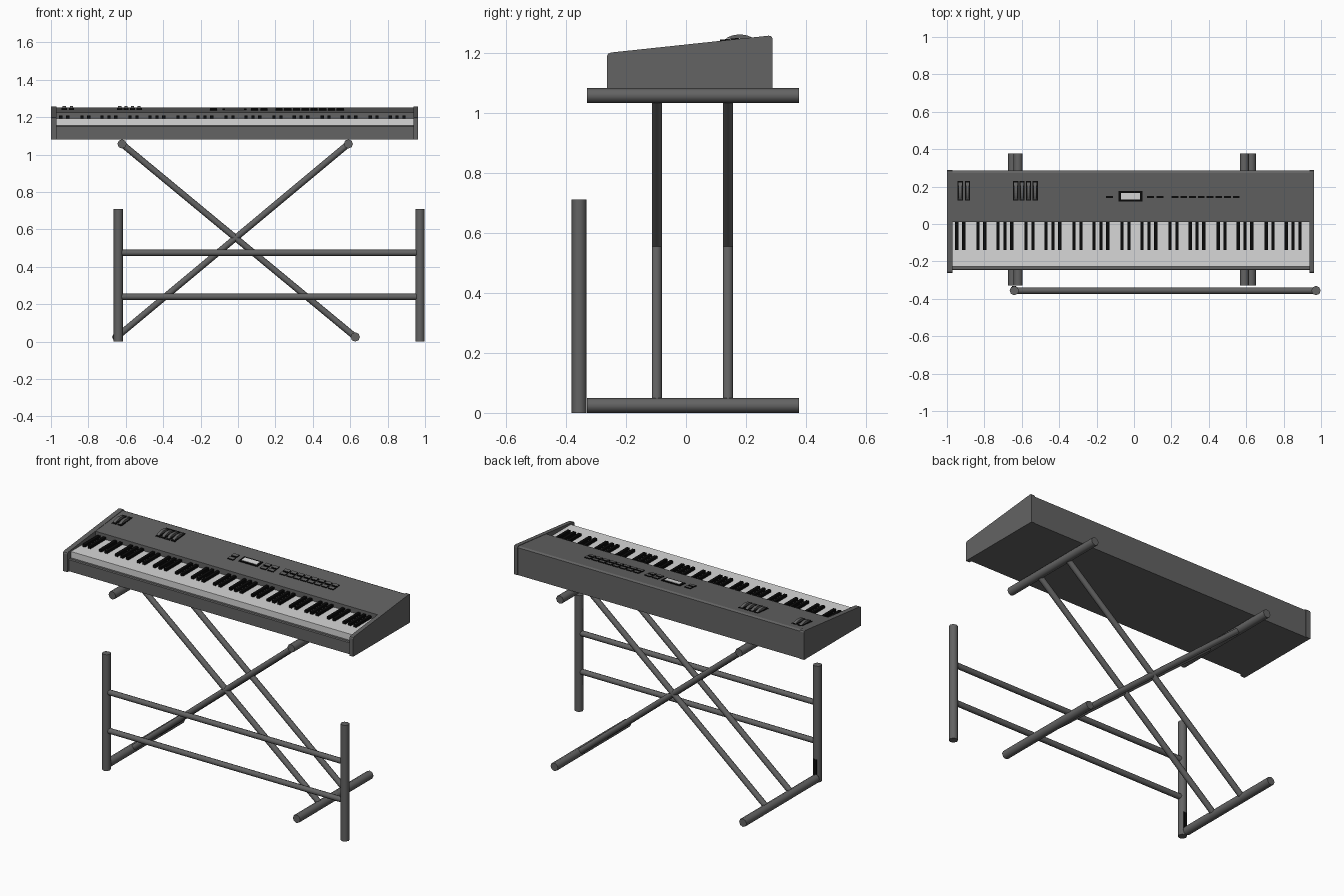
import bpy, bmesh, math
from mathutils import Vector

if "Cube" in bpy.data.objects:
    bpy.data.objects.remove(bpy.data.objects["Cube"])


def material(name, v):
    m = bpy.data.materials.new(name)
    m.diffuse_color = (v, v, v, 1)
    m.use_nodes = True
    m.node_tree.nodes["Principled BSDF"].inputs["Base Color"].default_value = m.diffuse_color
    return m


GREY = material("dark grey", 0.125)
WHITE = material("key white", 0.68)
BLACK = material("black", 0.003)
SCREEN = material("screen grey", 0.72)


def finish(name, bm, mats):
    bmesh.ops.recalc_face_normals(bm, faces=bm.faces[:])
    me = bpy.data.meshes.new(name)
    bm.to_mesh(me)
    bm.free()
    for m in mats:
        me.materials.append(m)
    ob = bpy.data.objects.new(name, me)
    bpy.context.collection.objects.link(ob)
    return ob


def prism(name, profile, x0, x1, mat, top=None):
    """Extrude a (y, z) outline along x; faces pointing up may get a second colour."""
    bm = bmesh.new()
    a = [bm.verts.new((x0, y, z)) for y, z in profile]
    b = [bm.verts.new((x1, y, z)) for y, z in profile]
    n = len(profile)
    bm.faces.new(a)
    bm.faces.new(b[::-1])
    for i in range(n):
        bm.faces.new((a[i], b[i], b[(i + 1) % n], a[(i + 1) % n]))
    ob = finish(name, bm, [mat, top] if top else [mat])
    if top:
        for p in ob.data.polygons:
            p.material_index = 1 if p.normal.z > 0.9 else 0
    return ob


def box(name, x0, x1, y0, y1, z0, z1, mat):
    return prism(name, [(y0, z0), (y1, z0), (y1, z1), (y0, z1)], x0, x1, mat)


def tube(name, p, q, r, sides=8):
    p, q = Vector(p), Vector(q)
    bm = bmesh.new()
    bmesh.ops.create_cone(bm, cap_ends=True, segments=sides, radius1=r, radius2=r,
                          depth=(q - p).length)
    rot = (q - p).to_track_quat('Z', 'Y').to_matrix().to_4x4()
    bmesh.ops.transform(bm, matrix=rot, verts=bm.verts[:])
    bmesh.ops.translate(bm, vec=(p + q) / 2, verts=bm.verts[:])
    for f in bm.faces:
        f.smooth = True
    ob = finish(name, bm, [GREY])
    ob.data.set_sharp_from_angle(angle=math.radians(60))
    return ob


def panel_z(y):
    return 1.226 + (y - 0.01) * 0.102


def on_panel(name, x0, x1, y0, y1, h, mat, top=None):
    """Plate lying on the sloped control panel, h thick."""
    return prism(name, [(y0, panel_z(y0) - 0.003), (y1, panel_z(y1) - 0.003),
                        (y1, panel_z(y1) + h), (y0, panel_z(y0) + h)], x0, x1, mat, top)


# Keyboard case and end caps
prism("case", [(-0.247, 1.08), (-0.247, 1.15), (-0.242, 1.155), (0.01, 1.155), (0.01, 1.226),
               (0.272, panel_z(0.272)), (0.285, 1.247), (0.285, 1.08)], -0.97, 0.938, GREY)
for name, x0, x1 in (("left_cap", -1.0, -0.97), ("right_cap", 0.938, 0.963)):
    prism(name, [(-0.263, 1.08), (-0.263, 1.188), (-0.259, 1.196), (-0.25, 1.2),
                 (0.275, 1.256), (0.284, 1.254), (0.288, 1.247), (0.288, 1.08)], x0, x1, GREY)

# White key bed and black keys
box("white_keys", -0.97, 0.938, -0.228, 0.01, 1.155, 1.193, WHITE)
for octave in range(-1, 7):
    for dx in (-0.107, -0.07, 0.0, 0.037, 0.074):
        x = -0.727 + octave * 0.2567 + dx
        if -0.955 < x < 0.92:
            box("black_key", x - 0.009, x + 0.009, -0.138, 0.01, 1.19, 1.208, BLACK)

# Control wheels in black slots
for x in (-0.928, -0.89, -0.633, -0.599, -0.564, -0.529):
    on_panel("wheel_slot", x - 0.0145, x + 0.0145, 0.126, 0.231, 0.002, BLACK)
    arc = [(0.179 + 0.092 * math.sin(t), 1.168 + 0.092 * math.cos(t))
           for t in (math.radians(a) for a in range(-32, 33, 8))]
    prism("wheel", arc, x - 0.009, x + 0.009, GREY)

# Display
on_panel("display_frame", -0.082, 0.046, 0.121, 0.177, 0.004, BLACK)
on_panel("display_screen", -0.069, 0.033, 0.132, 0.165, 0.006, SCREEN)

# Two rows of buttons with a dark gap between
for x in [-0.131, 0.088, 0.139] + [0.219 + 0.0468 * i for i in range(8)]:
    on_panel("button_gap", x - 0.018, x + 0.018, 0.137, 0.151, 0.001, BLACK)
    for y in (0.126, 0.162):
        on_panel("button", x - 0.019, x + 0.019, y - 0.012, y + 0.012, 0.006, BLACK, GREY)

# Crossed legs with top bars and feet
for name, top_x, foot_x in (("falling", -0.62, 0.627), ("rising", 0.59, -0.648)):
    tube(name + "_top_bar", (top_x, -0.33, 1.057), (top_x, 0.377, 1.057), 0.0245)
    tube(name + "_foot", (foot_x, -0.33, 0.025), (foot_x, 0.377, 0.025), 0.025)
    for y in (-0.097, 0.14):
        tube(name + "_leg", (top_x, y, 1.057), (foot_x, y, 0.025), 0.017)

# Front frame: two posts and two rails
for x in (-0.64, 0.973):
    tube("front_post", (x, -0.356, 0), (x, -0.356, 0.71), 0.025)
for z in (0.24, 0.475):
    tube("front_rail", (-0.64, -0.356, z), (0.973, -0.356, z), 0.017)

# Dark slot plate on the back of the left post
box("post_plate", -0.652, -0.63, -0.337, -0.331, 0.04, 0.14, BLACK)
